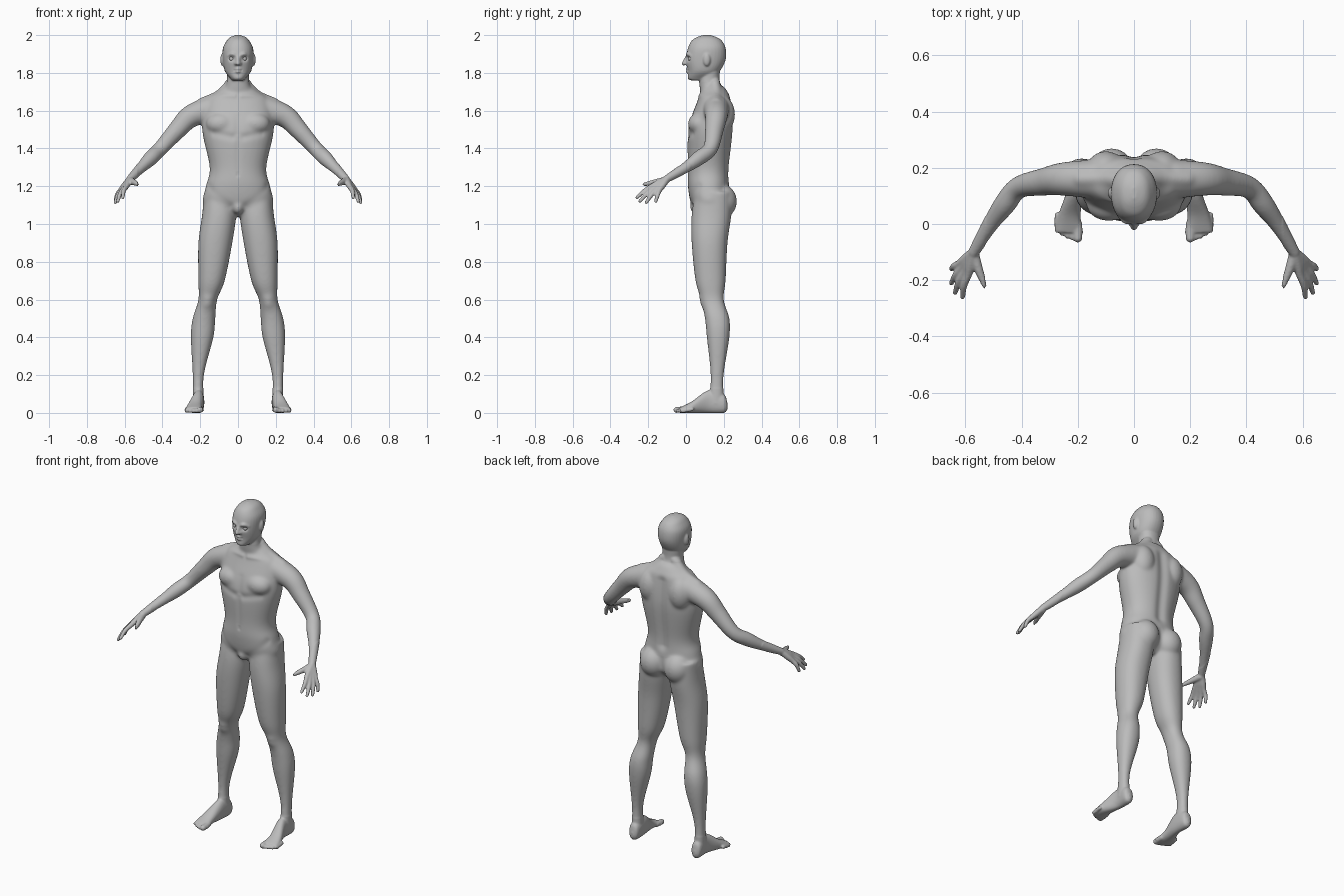
import bpy
import bmesh
from math import cos, sin, pi, exp, copysign
from mathutils import Vector, Matrix
from mathutils.geometry import intersect_point_line

if "Cube" in bpy.data.objects:
    bpy.data.objects.remove(bpy.data.objects["Cube"])

grey = (.5, .5, .5, 1)
skin_grey = bpy.data.materials.new("skin_grey")
skin_grey.use_nodes = True
skin_grey.diffuse_color = grey
shader = next(n for n in skin_grey.node_tree.nodes if n.type == 'BSDF_PRINCIPLED')
shader.inputs["Base Color"].default_value = grey

bm = bmesh.new()
SIDES = 32
ANGLES = [2 * pi * i / SIDES for i in range(SIDES)]


def spline(keys, steps=6):
    """Smooth curve through keys of any dimension."""
    points = [Vector(key) for key in keys]
    points.insert(0, 2 * points[0] - points[1])
    points.append(2 * points[-1] - points[-2])
    curve = []
    for before, start, end, after in zip(points, points[1:], points[2:], points[3:]):
        leave, arrive = (end - before) / 2, (after - start) / 2
        for i in range(steps):
            t = i / steps
            ease = t * t * (3 - 2 * t)
            curve.append(start.lerp(end, ease) + leave * (t * (1 - t) ** 2)
                         - arrive * (t * t * (1 - t)))
    return curve + [points[-2]]


def bridge(rings, both):
    """Close a stack of rings into a solid, on one or both sides."""
    for side in ((1, -1) if both else (1,)):
        loops = [[bm.verts.new((p.x * side, p.y, p.z)) for p in ring] for ring in rings]
        for low, high in zip(loops, loops[1:]):
            for i in range(SIDES):
                j = (i + 1) % SIDES
                bm.faces.new((low[i], low[j], high[j], high[i]))
        bm.faces.new(loops[0])
        bm.faces.new(loops[-1])


def rounded(value, power):
    return copysign(abs(value) ** (2 / power), value)


def loft(axis, keys, both=False, power=2.2):
    """Keys: position on axis, half width, low edge, high edge, centre x (optional)."""
    rings = []
    for along, width, low, high, centre in spline([(*key, 0)[:5] for key in keys]):
        ring = []
        for angle in ANGLES:
            across = centre + width * rounded(cos(angle), power)
            depth = (low + high + (high - low) * rounded(sin(angle), power)) / 2
            ring.append(Vector((across, depth, along) if axis == 'Z' else (across, along, depth)))
        rings.append(ring)
    bridge(rings, both)


def ball(centre, radii, both=False):
    for side in ((1, -1) if both else (1,)):
        place = Matrix.Translation((centre[0] * side, centre[1], centre[2]))
        bmesh.ops.create_uvsphere(bm, u_segments=24, v_segments=16, radius=1,
                                  matrix=place @ Matrix.Diagonal((*radii, 1)))


def tube(keys, both=True):
    """Round-ended tube; keys are x, y, z, radius."""
    points = spline(keys)
    rings = []
    for i, point in enumerate(points):
        tangent = points[min(i + 1, len(points) - 1)].xyz - points[max(i - 1, 0)].xyz
        turn = tangent.to_track_quat('Z', 'Y')
        rings.append([point.xyz + turn @ Vector((cos(angle), sin(angle), 0)) * point.w
                      for angle in ANGLES])
    bridge(rings, both)
    for point in (points[0], points[-1]):
        ball(point.xyz, [point.w] * 3, both)


# Torso, neck and sloping shoulders
loft('Z', [(1.73, .07, .09, .2), (1.7, .11, .08, .22), (1.65, .17, .06, .24), (1.5, .19, .01, .25),
           (1.3, .15, .01, .23), (1.2, .17, .01, .23), (1.1, .18, .03, .23), (1.04, .05, .08, .18)])
loft('Z', [(1.82, .06, .08, .18), (1.75, .06, .07, .18), (1.67, .09, .08, .21)])
tube([(.03, .15, 1.75, .03), (.1, .16, 1.68, .03), (.19, .16, 1.64, .03)])

# Chest, shoulder blades, seat and groin
ball((.09, .07, 1.53), (.08, .06, .06), True)
ball((.1, .19, 1.58), (.07, .07, .1), True)
ball((.08, .19, 1.12), (.08, .08, .09), True)
ball((0, .06, 1.09), (.03, .04, .04))

# Legs
loft('Z', [(1.17, .08, .05, .24, .1), (1.05, .09, .03, .24, .1), (.9, .09, .03, .22, .12),
           (.7, .07, .05, .21, .14), (.6, .05, .08, .2, .16), (.5, .06, .1, .23, .18),
           (.4, .06, .11, .23, .19), (.2, .03, .13, .2, .21), (.05, .03, .12, .2, .21)], True)

# Feet, with toes that shorten outwards
loft('Y', [(.22, .01, .02, .05, .21), (.2, .03, 0, .1, .21), (.12, .03, 0, .12, .21),
           (.03, .04, 0, .06, .23), (-.03, .05, 0, .03, .23)], True)
for i in range(5):
    x, tip, radius = .2 + .018 * i, -.05 + .002 * i * i, .011 if i else .016
    tube([(x, tip + .05, .02, radius), (x, tip, radius, radius)])

# Arms
tube([(.14, .16, 1.61, .07), (.25, .16, 1.57, .06), (.32, .15, 1.5, .05), (.41, .13, 1.4, .04),
      (.46, .07, 1.35, .04), (.51, 0, 1.3, .03), (.57, -.1, 1.24, .02)])

# Palms and fingers, fanned from the first finger to the last
wrist = Vector((.57, -.1, 1.24))
for i in range(4):
    fan = i / 3
    knuckle = Vector((.59, -.18, 1.2)).lerp(Vector((.62, -.14, 1.18)), fan)
    tip = Vector((.61, -.26, 1.14)).lerp(Vector((.65, -.16, 1.12)), fan)
    tip += Vector((.015, -.02, -.015)) * sin(pi * fan)
    bend = knuckle.lerp(tip, .5) + Vector((.005, 0, .005))
    tube([(*wrist, .018), (*wrist.lerp(knuckle, .6), .017), (*knuckle, .014), (*bend, .012), (*tip, .009)])
tube([(.57, -.11, 1.23, .02), (.55, -.17, 1.22, .015), (.53, -.22, 1.21, .01)])

# Head, ears, brow, nose and lips
loft('Z', [(2, .01, .09, .13), (1.99, .04, .06, .16), (1.97, .06, .03, .19), (1.93, .08, .01, .21),
           (1.87, .08, 0, .21), (1.81, .07, .01, .18), (1.77, .04, .01, .14), (1.76, .03, .03, .11)])
ball((.08, .11, 1.87), (.014, .02, .035), True)
tube([(.01, .01, 1.89, .01), (.03, .01, 1.9, .01), (.05, .03, 1.89, .01)])
tube([(0, .01, 1.89, .01), (0, -.012, 1.85, .011)], False)
ball((.01, 0, 1.85), (.01, .01, .01), True)
for lip in (1.82, 1.806):
    tube([(0, .005, lip, .007), (.02, .015, 1.813, .004)])

mesh = bpy.data.meshes.new("body")
bm.to_mesh(mesh)
bm.free()
body = bpy.data.objects.new("body", mesh)
bpy.context.collection.objects.link(body)
bpy.context.view_layer.objects.active = body
body.select_set(True)


def apply(kind, **settings):
    modifier = body.modifiers.new(kind.lower(), kind)
    for name, value in settings.items():
        setattr(modifier, name, value)
    bpy.ops.object.modifier_apply(modifier=modifier.name)


# Fuse the parts, then blend the large muscles more than hands, feet and face
apply('REMESH', mode='VOXEL', voxel_size=.005)
apply('SMOOTH', factor=.5, iterations=4)
blend = body.vertex_groups.new(name="blend")
muscles = [v.index for v in body.data.vertices if .13 < v.co.z < 1.75 and abs(v.co.x) < .53]
blend.add(muscles, 1, 'REPLACE')
apply('SMOOTH', factor=.5, iterations=45, vertex_group="blend")


def groove(start, end, radius, push):
    """Push the skin along y near a line, equally on both sides."""
    start, end = Vector(start), Vector(end)
    for vertex in body.data.vertices:
        if not end.z - 2 * radius < vertex.co.z < start.z + 2 * radius:
            continue
        point = Vector((abs(vertex.co.x), vertex.co.y, vertex.co.z))
        nearest, t = intersect_point_line(point, start, end)
        nearest = start.lerp(end, min(max(t, 0), 1))
        vertex.co.y += push * exp(-(point - nearest).length_squared / radius ** 2)


# Muscle grooves and facial hollows
spine = groove((0, .25, 1.64), (0, .23, 1.25), .03, -.012)
seat_cleft = groove((0, .25, 1.17), (0, .25, 1.08), .012, -.014)
breastbone = groove((0, .01, 1.57), (0, 0, 1.48), .02, .006)
under_chest = groove((.12, .04, 1.48), (.03, .01, 1.46), .02, .006)
belly_line = groove((0, 0, 1.45), (0, 0, 1.29), .015, .004)
navel = groove((0, 0, 1.27), (0, 0, 1.26), .01, .009)
groin_crease = groove((.15, .07, 1.2), (.04, .04, 1.1), .02, .006)
collarbone = groove((.14, .08, 1.69), (.02, .07, 1.68), .014, -.005)
kneecap = groove((.16, .09, .6), (.16, .09, .58), .03, -.008)
eye_socket = groove((.04, .01, 1.875), (.027, .01, 1.875), .012, .012)
mouth = groove((.02, .01, 1.813), (0, 0, 1.813), .004, .005)

body.data.materials.append(skin_grey)
body.data.shade_smooth()

# Eyeballs
for name, side in (("left_eye", 1), ("right_eye", -1)):
    bpy.ops.mesh.primitive_uv_sphere_add(segments=24, ring_count=16, radius=.015,
                                         location=(.032 * side, .027, 1.875))
    eye = bpy.context.object
    eye.name = name
    eye.data.materials.append(skin_grey)
    eye.data.shade_smooth()
